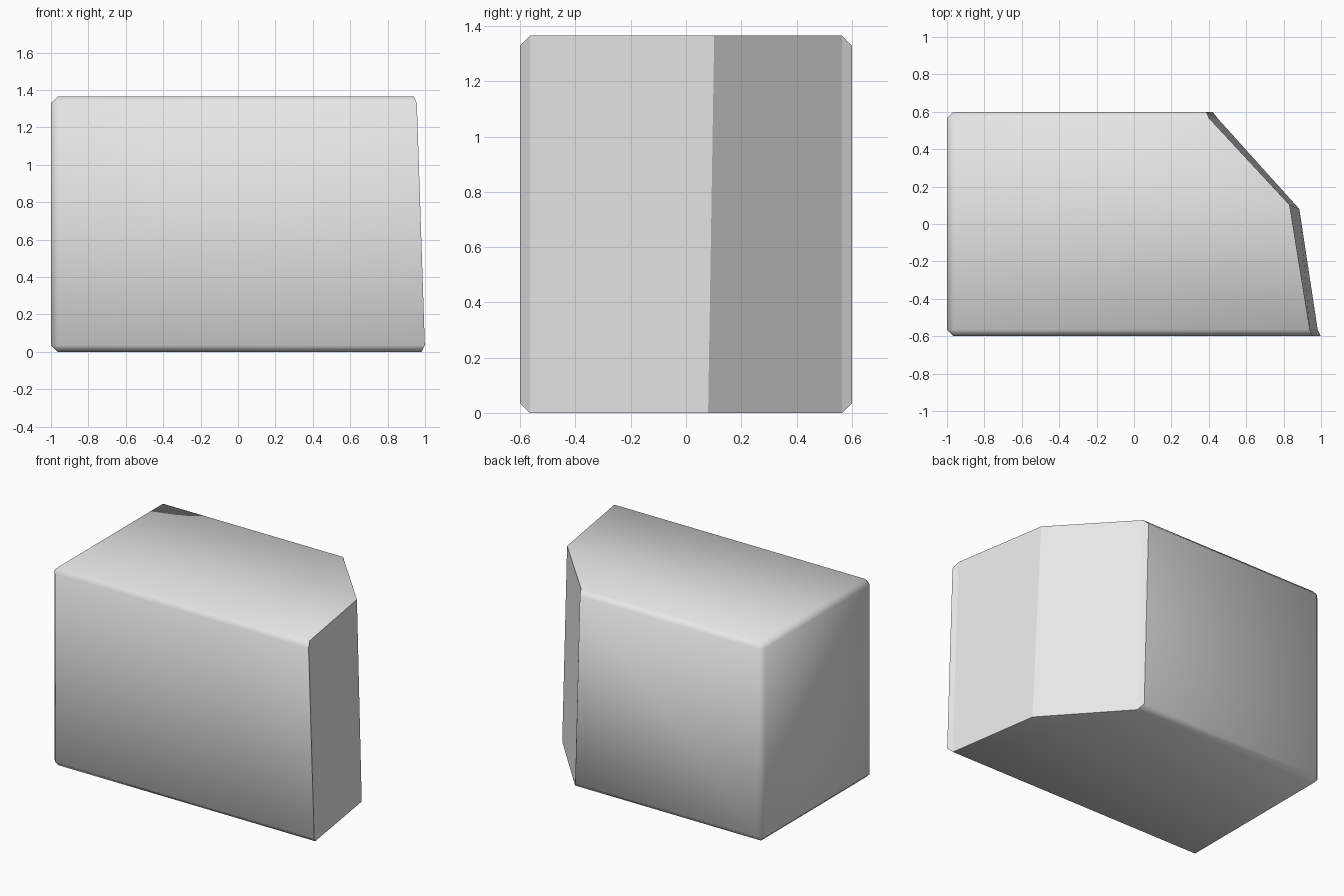
import bpy, bmesh

old = bpy.data.objects.get("Cube")
if old:
    bpy.data.objects.remove(old)

HALF_DEPTH, HEIGHT, BEVEL = 0.6, 1.365, 0.035
KNEE = 0.09

# Grey surface
grey = bpy.data.materials.new("plain_grey")
grey.use_nodes = True
colour = (0.8, 0.8, 0.8, 1)
grey.diffuse_color = colour
grey.node_tree.nodes["Principled BSDF"].inputs["Base Color"].default_value = colour

# Block with every edge chamfered except those around the +x end
bm = bmesh.new()
bmesh.ops.create_cube(bm, size=2)
for v in bm.verts:
    v.co.y *= HALF_DEPTH
    v.co.z = (v.co.z + 1) * HEIGHT / 2
edges = [e for e in bm.edges if min(v.co.x for v in e.verts) < 0]
bmesh.ops.bevel(bm, geom=edges, offset=BEVEL, offset_type='OFFSET',
                segments=1, profile=0.5, affect='EDGES')

# Divide the +x end into vertical bands
for y in (-HALF_DEPTH + BEVEL, KNEE, HALF_DEPTH - BEVEL):
    end = [f for f in bm.faces if all(v.co.x > 0.9 for v in f.verts)]
    geom = set(end)
    for f in end:
        geom.update(f.edges, f.verts)
    bmesh.ops.bisect_plane(bm, geom=list(geom), dist=0.0005,
                           plane_co=(0, y, 0), plane_no=(0, 1, 0))

# Flat bands with hard borders, smooth body
for f in bm.faces:
    f.smooth = not all(v.co.x > 0.9 for v in f.verts)
    if not f.smooth:
        for e in f.edges:
            e.smooth = False

# Slant the end: (depth, x at the foot, x at the top)
stations = [(-0.6, 1.0, 0.955), (-0.565, 0.982, 0.94), (KNEE, 0.884, 0.832),
            (0.565, 0.447, 0.402), (0.6, 0.422, 0.385)]
for v in bm.verts:
    if v.co.x > 0.9:
        _, foot, top = min(stations, key=lambda s: abs(s[0] - v.co.y))
        t = v.co.z / HEIGHT
        if abs(v.co.y - KNEE) < 0.01:
            v.co.y = 0.08 + 0.022 * t
        v.co.x = foot + (top - foot) * t

bmesh.ops.recalc_face_normals(bm, faces=bm.faces)
mesh = bpy.data.meshes.new("angled_block")
bm.to_mesh(mesh)
bm.free()
mesh.materials.append(grey)
block = bpy.data.objects.new("angled_block", mesh)
bpy.context.collection.objects.link(block)
